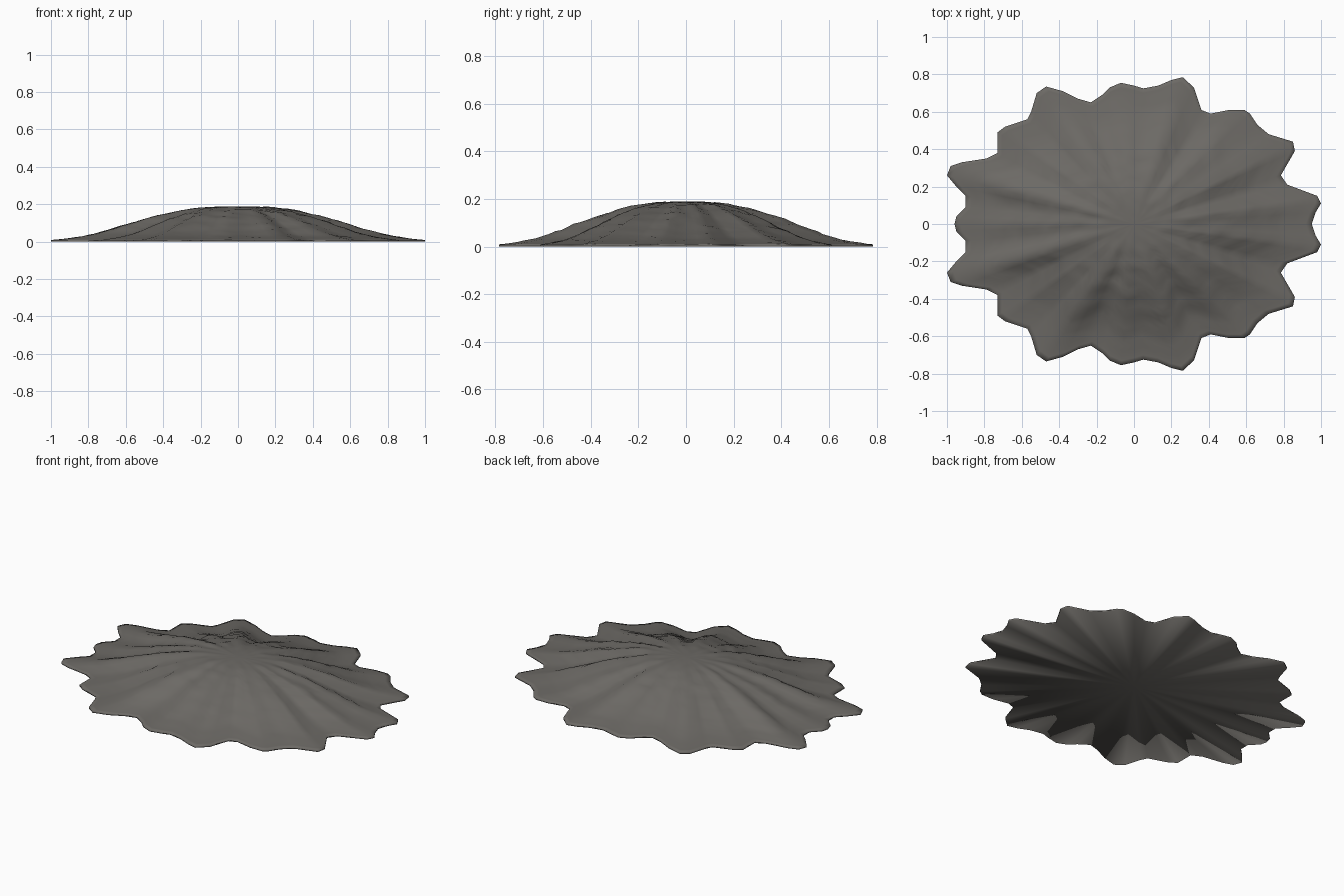
import bpy
import bmesh
import math
from mathutils import Vector, noise

default_cube = bpy.data.objects.get("Cube")
if default_cube:
    bpy.data.objects.remove(default_cube, do_unlink=True)

# Scalloped outline of the back half, in hundredths, from +x round to -x
HALF_OUTLINE = [
    (95, 0), (97, 6), (100, 11), (98, 15), (82, 21), (78.5, 26), (86, 39), (85, 44),
    (72, 48), (66, 53), (62, 59), (59, 61), (51, 61), (41, 59), (36, 61),
    (32, 73), (26, 78.5), (20, 77), (13, 74), (5, 72.5), (0, 74), (-7, 75.5),
    (-13, 73), (-17, 69), (-23, 65), (-30, 67), (-38, 71), (-47, 73.5),
    (-52, 70), (-55, 60), (-57, 56), (-69, 52), (-73, 49), (-73, 38),
    (-79, 35), (-92, 33), (-98, 31), (-100, 26), (-95, 20), (-90, 15),
    (-90, 9), (-95, 4), (-96, 0),
]

# Mound height at even steps from the peak to the rim
HEIGHTS = [.189, .187, .182, .168, .147, .122, .092, .062, .036, .02, .009]
RINGS = 30
ROUGHNESS = 0.008


def full_outline():
    """Mirror the half outline across the x axis into a closed loop."""
    back = [Vector((x, y, 0)) / 100 for x, y in HALF_OUTLINE]
    front = [Vector((p.x, -p.y, 0)) for p in reversed(back[1:-1])]
    return back + front


def mound_height(fraction):
    """Smoothly interpolate the mound height between the even steps."""
    last = len(HEIGHTS) - 1
    position = min(fraction, 1) * last
    i = min(int(position), last - 1)
    t = position - i
    a, b, c, d = (HEIGHTS[max(0, min(last, k))] for k in range(i - 1, i + 3))
    return b + t / 2 * (c - a + t * (2 * a - 5 * b + 4 * c - d + t * (3 * (b - c) + d - a)))


def add_ring(bm, outline, fraction):
    """Add one scaled copy of the outline, slightly roughened in height."""
    ring = []
    for point in outline:
        p = point * fraction
        bump = noise.noise(p * 20) * ROUGHNESS * math.sin(math.pi * fraction)
        ring.append(bm.verts.new((p.x, p.y, mound_height(fraction) + bump)))
    return ring


def add_fan(bm, centre_height, ring):
    """Close a ring with triangles around a centre point."""
    centre = bm.verts.new((0, 0, centre_height))
    for i, vert in enumerate(ring):
        bm.faces.new((centre, ring[i - 1], vert))


# Stone material
stone = bpy.data.materials.new("warm grey stone")
colour = (0.15, 0.142, 0.13, 1)
stone.diffuse_color = colour
stone.use_nodes = True
shader = stone.node_tree.nodes["Principled BSDF"]
shader.inputs["Base Color"].default_value = colour
shader.inputs["Roughness"].default_value = 0.9

# Pleated slopes from the peak to the rim, then a thin wall down to the ground
bm = bmesh.new()
outline = full_outline()
rings = [add_ring(bm, outline, (k + 1) / RINGS) for k in range(RINGS)]
ground_ring = [bm.verts.new(point) for point in outline]
rings.append(ground_ring)
for inner, outer in zip(rings, rings[1:]):
    for i in range(len(outline)):
        bm.faces.new((inner[i - 1], outer[i - 1], outer[i], inner[i]))

# Rounded peak and flat base
add_fan(bm, mound_height(0), rings[0])
add_fan(bm, 0, ground_ring)
bmesh.ops.recalc_face_normals(bm, faces=bm.faces)

mesh = bpy.data.meshes.new("pleated_mound")
bm.to_mesh(mesh)
bm.free()
mesh.materials.append(stone)
mound = bpy.data.objects.new("pleated_mound", mesh)
bpy.context.collection.objects.link(mound)

# Smooth shading right round the rim
mesh.shade_smooth()
